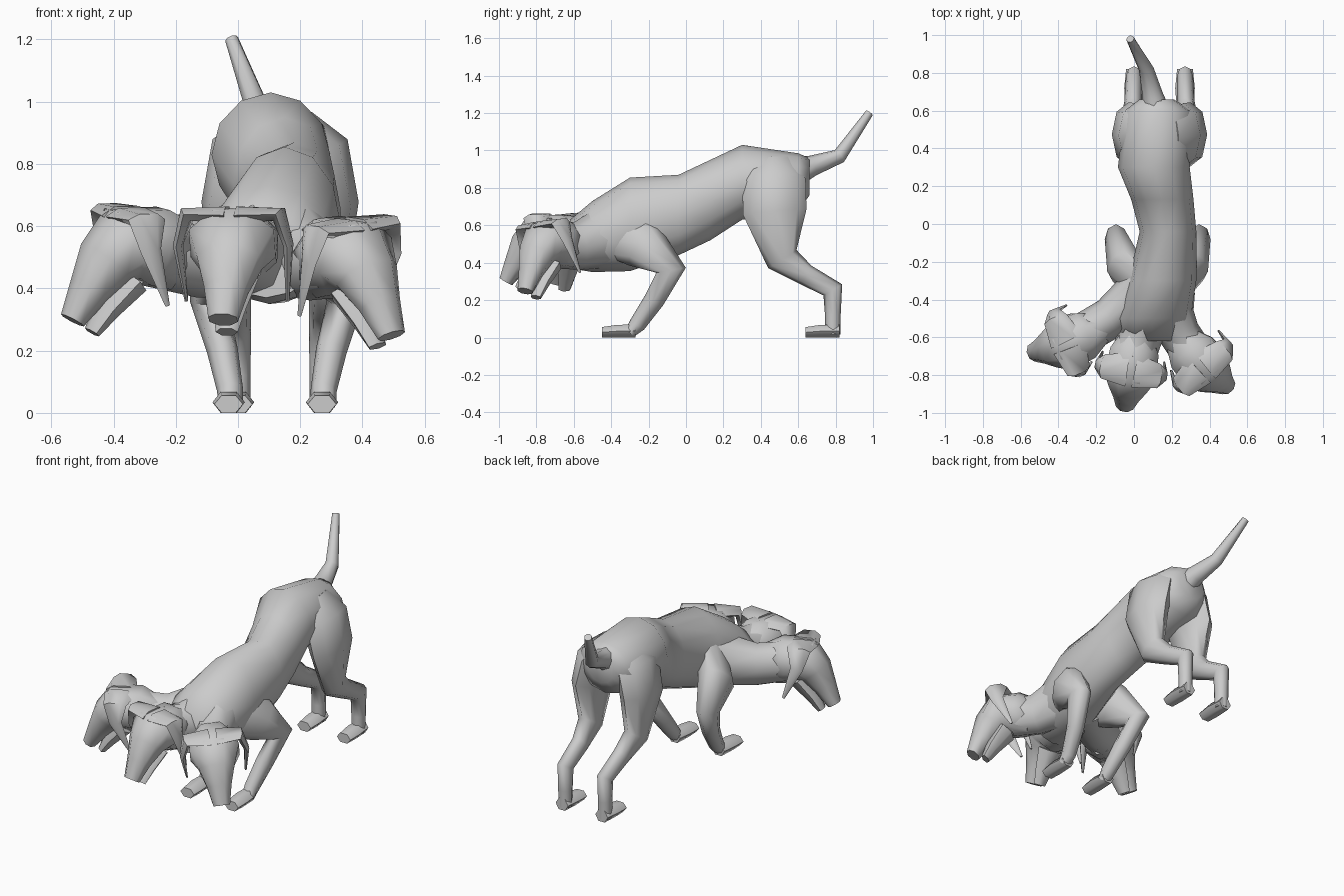
import bpy, bmesh
from math import cos, sin, pi, radians
from mathutils import Vector, Matrix

if "Cube" in bpy.data.objects:
    bpy.data.objects.remove(bpy.data.objects["Cube"])


def loft(name, rings, n=8, side=(1, 0, 0), axis=None, mat=None, phase=0.0):
    """Skin oval rings (x, y, z, half width, half depth) along a path."""
    bm = bmesh.new()
    pts = [Vector(r[:3]) for r in rings]
    loops = []
    for i, r in enumerate(rings):
        a, b = pts[max(i - 1, 0)], pts[min(i + 1, len(pts) - 1)]
        if 0 < i < len(pts) - 1:
            t = (pts[i] - a).normalized() + (b - pts[i]).normalized()
        else:
            t = b - a
        t = Vector(axis) if axis else t.normalized()
        s = Vector(side)
        s = (s - t * s.dot(t)).normalized()
        u = s.cross(t)
        loops.append([bm.verts.new(pts[i] + s * r[3] * cos(2 * pi * k / n + phase)
                                   + u * r[4] * sin(2 * pi * k / n + phase)) for k in range(n)])
    for p, q in zip(loops, loops[1:]):
        for k in range(n):
            bm.faces.new((p[k], p[(k + 1) % n], q[(k + 1) % n], q[k]))
    bm.faces.new(loops[0])
    bm.faces.new(loops[-1])
    bmesh.ops.recalc_face_normals(bm, faces=bm.faces)
    if mat:
        bm.transform(mat)
    me = bpy.data.meshes.new(name)
    bm.to_mesh(me)
    bm.free()
    ob = bpy.data.objects.new(name, me)
    bpy.context.collection.objects.link(ob)
    return ob


def mirrored(rings, s, x0=0.0):
    return [(x0 + s * r[0],) + tuple(r[1:]) for r in rings]


# Body: rump to chest
loft("body", [
    (.12, .66, .86, .09, .10), (.13, .60, .83, .18, .155), (.105, .30, .83, .19, .20),
    (.15, .13, .735, .165, .215), (.18, -.04, .655, .15, .215), (.15, -.30, .605, .18, .25),
    (.10, -.50, .54, .20, .19), (.09, -.62, .50, .16, .13)], n=12, axis=(0, 1, 0))

# Tail
loft("tail", [(.12, .56, .88, .09, .09), (.10, .68, .92, .055, .055),
              (.065, .82, .97, .04, .04), (-.02, .98, 1.2, .022, .022)], n=8)

# Necks
loft("middle_neck", [(.08, -.45, .54, .15, .17), (.03, -.60, .51, .12, .14),
                     (-.01, -.72, .53, .12, .13)])
loft("right_neck", [(.17, -.42, .54, .13, .17), (.24, -.58, .49, .11, .13),
                    (.32, -.70, .49, .11, .12)], side=(.8, .5, 0))
loft("left_neck", [(.06, -.36, .54, .15, .17), (-.13, -.50, .50, .11, .13),
                   (-.30, -.60, .53, .11, .12)], side=(.5, -.85, 0))

# Heads: local forward is -y
SKULL = [(0, .15, -.03, .09, .12), (0, .06, .005, .14, .135), (0, -.05, .015, .15, .125),
         (0, -.105, -.045, .11, .10), (0, -.165, -.135, .074, .066), (0, -.22, -.23, .05, .04)]
JAW = [(0, -.02, -.10, .08, .06), (0, -.10, -.195, .054, .042), (0, -.15, -.27, .036, .024)]
EAR = [(.02, -.03, .105, .09, .032), (.15, -.035, .108, .065, .028),
       (.180, -.03, .01, .036, .016), (.165, .04, -.17, .008, .006)]
for label, pos, yaw, roll, pitch in (("middle", (-.01, -.745, .53), -10, 0, 0),
                                     ("right", (.345, -.725, .495), 40, -6, 5),
                                     ("left", (-.325, -.615, .53), -66, 6, 1)):
    m = (Matrix.Translation(pos) @ Matrix.Rotation(radians(yaw), 4, 'Z')
         @ Matrix.Rotation(radians(roll), 4, 'Y') @ Matrix.Rotation(radians(pitch), 4, 'X'))
    loft(label + "_head", SKULL, mat=m, phase=pi / 8)
    loft(label + "_jaw", JAW, n=6, mat=m)
    for s, ear_side in ((-1, "_left_ear"), (1, "_right_ear")):
        loft(label + ear_side, mirrored(EAR, s), n=6, side=(0, 1, 0), mat=m)

# Legs and paws, mirrored about the body's centre line
HIND = [(.06, .46, .94, .05, .12), (.125, .47, .84, .10, .17), (.165, .475, .67, .088, .17),
        (.155, .515, .42, .06, .09), (.14, .64, .335, .047, .058), (.135, .785, .255, .042, .058),
        (.135, .785, .12, .04, .042), (.135, .785, .015, .04, .04)]
FORE = [(.05, -.37, .60, .07, .18), (.175, -.22, .485, .10, .13), (.22, -.08, .36, .06, .08),
        (.175, -.17, .20, .05, .055), (.15, -.26, .07, .042, .045), (.15, -.30, .025, .04, .03)]
for s, label in ((-1, "left"), (1, "right")):
    loft(label + "_hind_leg", mirrored(HIND, s, .135), n=8)
    loft(label + "_front_leg", mirrored(FORE, s, .125), n=8)
    for kind, x, y in (("hind", .135 + s * .135, .82), ("front", .12 + s * .15, -.27)):
        loft(label + "_" + kind + "_paw", [(x, y, .035, .042, .04), (x, y - .10, .034, .052, .039),
             (x, y - .18, .028, .046, .032)], n=6, axis=(0, 1, 0))

# Smooth shading with sharp creases kept
bpy.ops.object.select_all(action='SELECT')
bpy.context.view_layer.objects.active = bpy.data.objects["body"]
bpy.ops.object.shade_smooth_by_angle(angle=radians(65))
